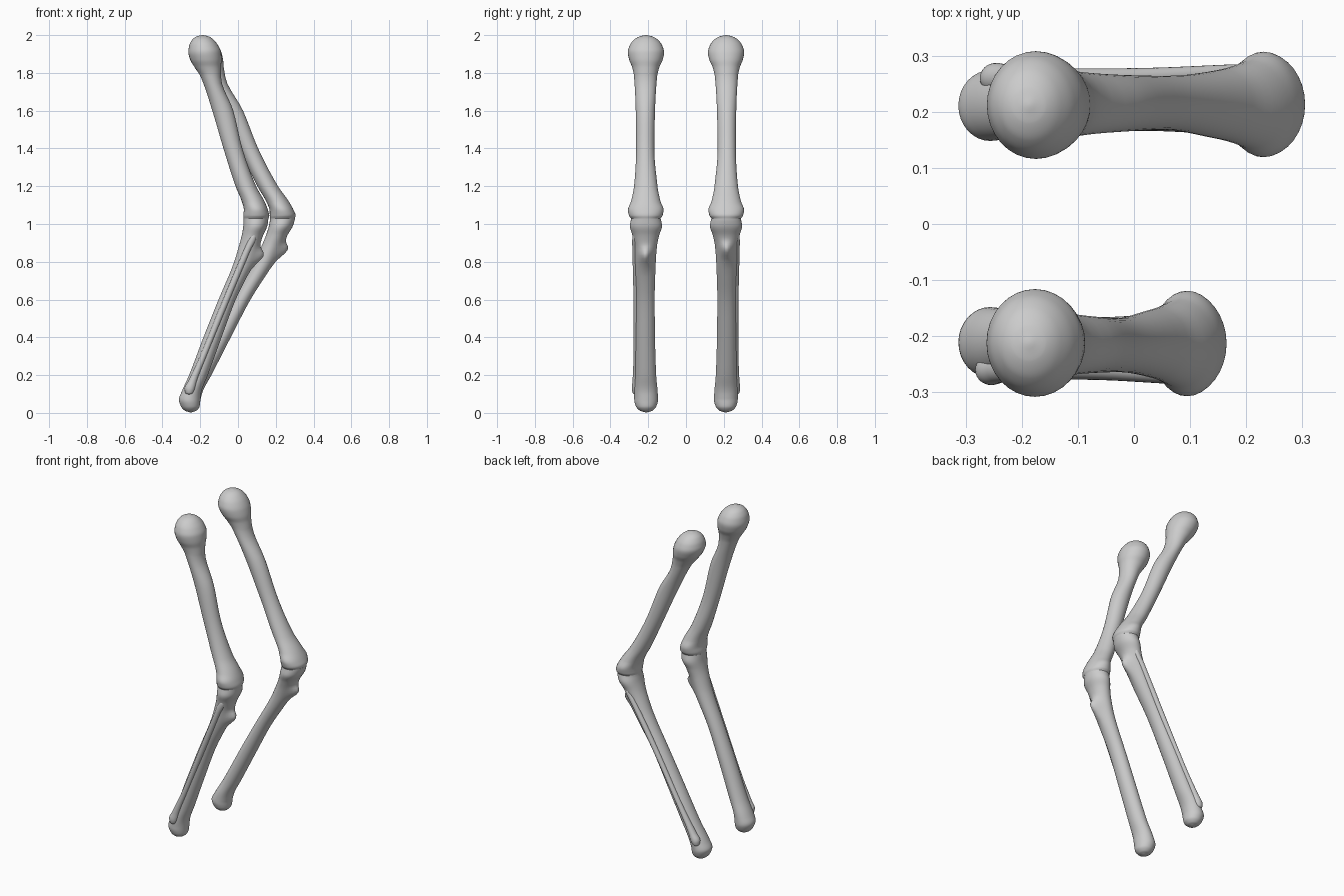
import bpy, bmesh, math

SEG = 32
SPREAD = 0.14      # how much further forward the second knee is bent

# Sections: z, x left, x right, y centre, y half width
FEMUR = [
    (2.000, -0.191, -0.183, .212, .004), (1.993, -0.220, -0.155, .212, .034),
    (1.975, -0.243, -0.129, .212, .064), (1.945, -0.258, -0.105, .212, .086),
    (1.910, -0.263, -0.090, .212, .096), (1.870, -0.253, -0.087, .212, .089),
    (1.830, -0.230, -0.090, .213, .072), (1.780, -0.198, -0.090, .214, .061),
    (1.600, -0.136, -0.025, .215, .051), (1.400, -0.077, 0.023, .216, .048),
    (1.200, -0.013, 0.096, .213, .062), (1.120, 0.020, 0.140, .213, .078),
    (1.075, 0.031, 0.158, .213, .094), (1.045, 0.028, 0.165, .213, .089),
    (1.029, 0.030, 0.161, .213, .078),
]
TIBIA = [
    (1.029, 0.030, 0.161, .212, .078), (0.990, 0.028, 0.155, .212, .085),
    (0.940, 0.020, 0.133, .213, .071), (0.880, 0.004, 0.112, .214, .060),
    (0.800, -0.020, 0.084, .215, .055), (0.600, -0.103, -0.012, .215, .049),
    (0.400, -0.183, -0.087, .215, .051), (0.200, -0.259, -0.160, .213, .055),
    (0.110, -0.299, -0.194, .212, .062), (0.070, -0.313, -0.199, .211, .063),
    (0.035, -0.302, -0.203, .211, .054), (0.012, -0.282, -0.220, .211, .034),
    (0.003, -0.256, -0.244, .211, .006),
]
FIBULA = [
    (0.955, 0.086, 0.090, .270, .002), (0.935, 0.065, 0.097, .270, .014),
    (0.860, 0.030, 0.066, .268, .016), (0.600, -0.080, -0.044, .262, .016),
    (0.300, -0.202, -0.166, .260, .018), (0.170, -0.263, -0.216, .260, .023),
    (0.130, -0.283, -0.226, .260, .027), (0.105, -0.278, -0.236, .260, .022),
    (0.093, -0.260, -0.252, .260, .004),
]


def resample(rows, steps=5):
    """Smooth monotone interpolation between the sections."""
    n = len(rows)
    z = [r[0] for r in rows]
    slopes = []
    for c in range(1, 5):
        d = [(rows[i + 1][c] - rows[i][c]) / (z[i + 1] - z[i]) for i in range(n - 1)]
        m = [d[0]]
        for a, b in zip(d, d[1:]):
            m.append(2 * a * b / (a + b) if a * b > 0 else 0.0)
        slopes.append(m + [d[-1]])
    out = []
    for i in range(n - 1):
        h = z[i + 1] - z[i]
        for s in range(steps):
            t = s / steps
            row = [z[i] + h * t]
            for c in range(1, 5):
                m = slopes[c - 1]
                row.append((2*t**3 - 3*t*t + 1) * rows[i][c] + (t**3 - 2*t*t + t) * h * m[i]
                           + (3*t*t - 2*t**3) * rows[i + 1][c] + (t**3 - t*t) * h * m[i + 1])
            out.append(row)
    return out + [list(rows[-1])]


def bone(name, rows, side, shear, bump_z=None):
    bm = bmesh.new()
    rings = []
    for z, xl, xr, yc, ry in resample(rows):
        ring = []
        for k in range(SEG):
            a = 2 * math.pi * k / SEG
            x = (xl + xr) / 2 + (xr - xl) / 2 * math.cos(a)
            y = yc + ry * math.sin(a)
            if bump_z:      # ridge on the front of the shin
                da = math.atan2(math.sin(a), math.cos(a))
                fall = 0.035 if z > bump_z else 0.05
                x += 0.040 * math.exp(-(da / 0.55)**2 - ((z - bump_z) / fall)**2)
            ring.append(bm.verts.new((x + shear(z), y * side, z)))
        rings.append(ring)
    for r0, r1 in zip(rings, rings[1:]):
        for k in range(SEG):
            j = (k + 1) % SEG
            bm.faces.new((r0[k], r0[j], r1[j], r1[k]))
    bm.faces.new(rings[0])
    bm.faces.new(rings[-1])
    bmesh.ops.recalc_face_normals(bm, faces=bm.faces)
    me = bpy.data.meshes.new(name)
    bm.to_mesh(me)
    bm.free()
    ob = bpy.data.objects.new(name, me)
    bpy.context.collection.objects.link(ob)
    bpy.ops.object.select_all(action='DESELECT')
    ob.select_set(True)
    bpy.context.view_layer.objects.active = ob
    bpy.ops.object.shade_smooth_by_angle(angle=math.radians(50))
    return ob


# Two legs, mirrored in y; the second has its knee further forward
for label, side, bend, bump in (("right", -1, 0.0, 0.835), ("left", 1, SPREAD, 0.865)):
    def upper(z, b=bend):
        return b * min(1, max(0, (1.92 - z) / 0.87))

    def lower(z, b=bend):
        return b * min(1, max(0, (z - 0.07) / 0.95))

    bone(label + "_thigh_bone", FEMUR, side, upper)
    bone(label + "_shin_bone", TIBIA, side, lower, bump)
    bone(label + "_calf_bone", FIBULA, side, lower)
